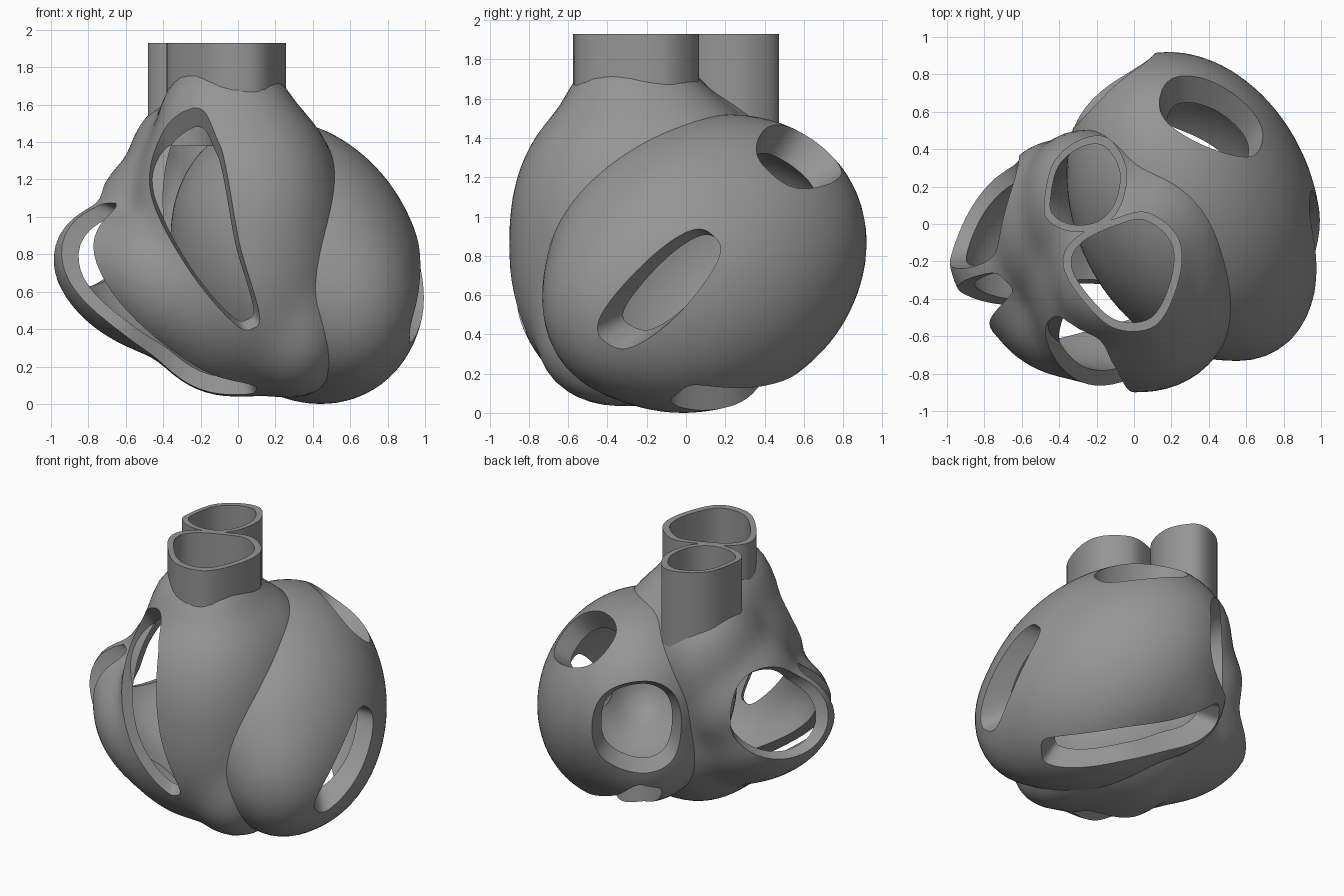
import bpy, bmesh, math
from mathutils import Vector as V, Matrix

if "Cube" in bpy.data.objects:
    bpy.data.objects.remove(bpy.data.objects["Cube"])

grey = bpy.data.materials.new("warm_grey")
grey.diffuse_color = (0.3, 0.3, 0.3, 1)
grey.use_nodes = True
grey.node_tree.nodes["Principled BSDF"].inputs["Base Color"].default_value = grey.diffuse_color


def add_object(name, bm, helper=False):
    bmesh.ops.recalc_face_normals(bm, faces=bm.faces)
    me = bpy.data.meshes.new(name)
    bm.to_mesh(me)
    bm.free()
    ob = bpy.data.objects.new(name, me)
    bpy.context.collection.objects.link(ob)
    me.materials.append(grey)
    ob.hide_render = helper
    return ob


def blob(name, centre, lobes, inset=0.0, k=0.035, helper=False):
    """Smoothly blended rounded lobes, seen from one centre; inset shrinks it."""
    c = V(centre)

    def field(p):
        total = 0
        for o, r, shape in lobes:
            u = V([(p[i] - o[i]) / r[i] for i in range(3)])
            if isinstance(shape, Matrix):      # slanted ellipsoid
                q = math.sqrt(max(0, u.dot(shape @ u)))
            else:                              # rounded box exponent
                q = sum(abs(a) ** shape for a in u) ** (1 / shape)
            total += math.exp(-min((q - 1) * sum(r) / 3, 3) / k)
        return -k * math.log(total) + inset

    bm = bmesh.new()
    bmesh.ops.create_icosphere(bm, subdivisions=5, radius=1)
    for v in bm.verts:
        d, lo, hi = v.co.normalized(), 0.0, 1.6
        for _ in range(13):
            mid = (lo + hi) / 2
            if field(c + d * mid) < 0:
                lo = mid
            else:
                hi = mid
        v.co = c + d * lo
    return add_object(name, bm, helper)


def spline(pts, t):
    """Catmull-Rom curve through points, t from 0 to 1."""
    n = len(pts) - 1
    i = min(int(t * n), n - 1)
    u = t * n - i
    a, b, c, d = (V(pts[max(0, min(n, j))]) for j in (i - 1, i, i + 1, i + 2))
    return 0.5 * (2*b + (c - a)*u + (2*a - 5*b + 4*c - d)*u*u + (3*b - a - 3*c + d)*u**3)


def opening(pts, widths, centre, inner=0.7, outer=1.4, power=0.8):
    """Rounded slot cutter that follows a path and points at the centre."""
    c, bm, rows, n = V(centre), bmesh.new(), [], 40
    wide = [(w, 0, 0) for w in widths]
    for i in range(n + 1):
        a = math.pi * (0.03 + 0.94 * i / n)
        t = (1 - math.cos(a)) / 2
        p = spline(pts, t)
        tangent = spline(pts, min(1, t + .02)) - spline(pts, max(0, t - .02))
        side = tangent.cross(p - c).normalized() * spline(wide, t).x * math.sin(a) ** power
        rows.append([bm.verts.new(c + (q - c) * s) for q, s in
                     ((p - side, inner), (p + side, inner), (p + side, outer), (p - side, outer))])
    for a, b in zip(rows, rows[1:]):
        for j in range(4):
            bm.faces.new((a[j], a[(j + 1) % 4], b[(j + 1) % 4], b[j]))
    bm.faces.new(rows[0])
    bm.faces.new(rows[-1])
    bmesh.ops.triangulate(bm, faces=bm.faces)
    return add_object("opening_cutter", bm, True)


def tube(name, outline, z0, z1, scale=1.0, bore=None, helper=False):
    """Upright pipe with a smooth closed outline; bore hollows it."""
    pts = [V((x, y, 0)) for x, y in outline]
    mid = sum(pts, V()) / len(pts)
    m = len(pts)
    loop = []
    for i in range(m):
        quad = [pts[(i + j) % m] for j in (-1, 0, 1, 2)]
        loop += [spline(quad, (1 + s / 6) / 3) for s in range(6)]
    bm, n = bmesh.new(), len(loop)
    rings = [[bm.verts.new(mid + (p - mid) * s + V((0, 0, z))) for p in loop]
             for s, z in ([(scale, z0), (scale, z1)] + ([(bore, z1), (bore, z0)] if bore else []))]
    for k in range(len(rings) if bore else 1):
        a, b = rings[k], rings[(k + 1) % len(rings)]
        for i in range(n):
            bm.faces.new((a[i], a[(i + 1) % n], b[(i + 1) % n], b[i]))
    if not bore:
        bm.faces.new(rings[0])
        bm.faces.new(rings[1])
    return add_object(name, bm, helper)


def cut(ob, cutters):
    for c in cutters:
        m = ob.modifiers.new("cut", 'BOOLEAN')
        m.operation, m.solver, m.object = 'DIFFERENCE', 'EXACT', c
    bpy.context.view_layer.objects.active = ob
    for m in list(ob.modifiers):
        bpy.ops.object.modifier_apply(modifier=m.name)


def slant(xy, xz, yz):
    return Matrix(((1, xy, xz), (xy, 1, yz), (xz, yz, 1))).inverted()


# Lobe shapes: centre, radii, then slant matrix or roundness exponent
LC, RC = (0.32, 0.1, 0.76), (-0.2, -0.15, 0.85)
left = [(LC, (0.68, 0.82, 0.76), slant(-0.2, -0.18, 0.14)),
        ((0.6, -0.34, 0.54), (0.34, 0.37, 0.42), 2),          # front corner
        ((0.05, 0.38, 0.6), (0.38, 0.4, 0.4), 2)]             # lower back fill
right = [((0, -0.2, 0.86), (0.58, 0.7, 0.82), 2.3),           # front body
         ((-0.45, -0.15, 0.66), (0.54, 0.48, 0.42), slant(0, -0.3, 0)),  # left bulge
         ((-0.42, 0, 0.95), (0.35, 0.44, 0.41), 2),           # left shoulder
         ((-0.3, -0.44, 0.61), (0.46, 0.38, 0.4), slant(0, -0.3, 0)),    # lower front fill
         ((0.3, -0.33, 0.4), (0.27, 0.42, 0.36), 2.2),        # bottom fill
         ((-0.06, -0.25, 1.46), (0.36, 0.37, 0.38), 2.3),     # front vessel root
         ((-0.26, 0.12, 1.23), (0.33, 0.38, 0.41), 2.1)]      # back vessel root

# Thick round chamber and its openings
left_chamber = blob("left_chamber", LC, left)
cut(left_chamber, [
    blob("left_cavity", LC, left, 0.155, helper=True),
    # side opening
    opening([(0.98, -0.47, 0.31), (0.98, -0.15, 0.6), (0.98, 0.13, 0.91)], [0.15] * 3,
            (0.32, 0.25, 0.8), inner=0.5),
    # upper back opening
    opening([(0.15, 0.68, 1.33), (0.43, 0.59, 1.33), (0.73, 0.48, 1.27)], [0.225] * 3, LC,
            inner=0.6, power=1),
    # back opening
    opening([(-0.3, 0.5, 0.86), (-0.14, 0.68, 0.86), (0.13, 0.84, 0.88)], [0.31] * 3, LC,
            inner=0.6, power=1),
    # long slot underneath
    opening([(0.75, -0.04, 0.11), (0.43, 0.37, 0.06), (0.08, 0.56, 0.18), (-0.18, 0.66, 0.43)],
            [0.15] * 4, LC, inner=0.6, power=0.5)])

# Thin chamber wrapping around the front, with its openings
front_outline = [(-.38, -.22), (-.32, -.08), (-.1, .03), (.08, .06), (.24, -.08),
                 (.24, -.3), (.12, -.54), (-.1, -.56), (-.28, -.4)]
back_outline = [(-.48, .12), (-.43, .33), (-.29, .45), (-.14, .46), (-.04, .3),
                (-.07, .1), (-.18, -.02), (-.34, -.04), (-.46, .02)]
right_chamber = blob("right_chamber", RC, right)
cut(right_chamber, [
    blob("right_cavity", RC, right, 0.08, helper=True),
    blob("septum_cutter", LC, left, 0.06, helper=True),
    # tall front opening
    opening([(-0.3, -0.6, 1.63), (-0.33, -0.76, 1.33), (-0.15, -0.9, 0.82), (0.1, -0.86, 0.37)],
            [0.22, 0.25, 0.17, 0.1], RC, power=0.6),
    # lower front slot
    opening([(-0.74, -0.32, 1.1), (-0.83, -0.45, 0.77), (-0.6, -0.55, 0.42),
             (-0.25, -0.45, 0.18), (0.1, -0.45, 0.06)], [0.12, 0.13, 0.13, 0.16, 0.13], RC, power=0.5),
    # back left opening
    opening([(-0.93, -0.23, 0.88), (-0.78, 0.05, 0.92), (-0.56, 0.3, 0.96)], [0.3] * 3, RC, power=1),
    tube("front_bore", front_outline, 1.3, 2.2, 0.9, helper=True),
    tube("back_bore", back_outline, 1.2, 2.2, 0.9, helper=True)])

# Two open vessels on top
front_vessel = tube("front_vessel", front_outline, 1.6, 1.93, 1, 0.86)
back_vessel = tube("back_vessel", back_outline, 1.38, 1.93, 1, 0.84)

# Smooth shading with crisp rims
bpy.ops.object.select_all(action='DESELECT')
for ob in (left_chamber, right_chamber, front_vessel, back_vessel):
    ob.select_set(True)
bpy.context.view_layer.objects.active = left_chamber
bpy.ops.object.shade_smooth_by_angle(angle=math.radians(35))
